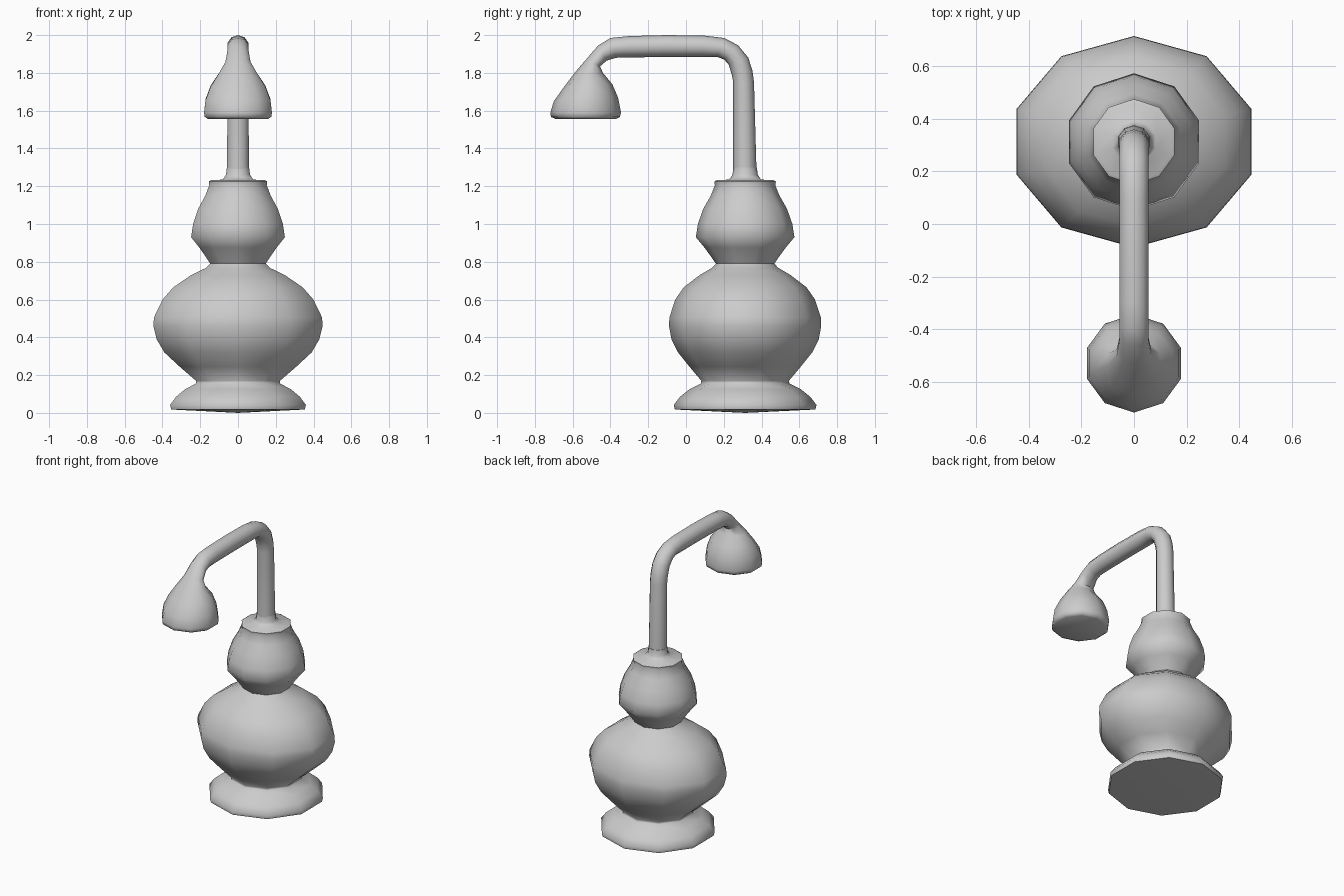
import bpy, bmesh, math
from mathutils import Vector

SIDES = 10
CY = 0.313


def loft(name, rings, bottom=None):
    """Each ring: (outer y,z), (opposite y,z), x radius. Corner 0 sits on the outer point."""
    bm = bmesh.new()
    loops = []
    for (y0, z0), (y1, z1), rx in rings:
        mid = Vector((0, (y0 + y1) / 2, (z0 + z1) / 2))
        arm = Vector((0, y0, z0)) - mid
        loops.append([bm.verts.new(mid + arm * math.cos(a) + Vector((rx * math.sin(a), 0, 0)))
                      for a in (2 * math.pi * i / SIDES for i in range(SIDES))])
    for a, b in zip(loops, loops[1:]):
        for i in range(SIDES):
            j = (i + 1) % SIDES
            bm.faces.new((a[i], a[j], b[j], b[i]))
    if bottom:
        c = bm.verts.new(bottom)
        for i in range(SIDES):
            bm.faces.new((c, loops[0][(i + 1) % SIDES], loops[0][i]))
    else:
        bm.faces.new(loops[0])
    bm.faces.new(loops[-1])
    bmesh.ops.recalc_face_normals(bm, faces=bm.faces)
    me = bpy.data.meshes.new(name)
    bm.to_mesh(me)
    bm.free()
    ob = bpy.data.objects.new(name, me)
    bpy.context.collection.objects.link(ob)
    bpy.ops.object.select_all(action='DESELECT')
    ob.select_set(True)
    bpy.context.view_layer.objects.active = ob
    bpy.ops.object.shade_smooth_by_angle(angle=math.radians(65))
    return ob


def turned(name, profile, bottom=None):
    """Profile entries: (y radius, x radius, z)."""
    return loft(name, [((CY + ry, z), (CY - ry, z), rx) for ry, rx, z in profile], bottom)


# Foot and wide lower bulb (slightly oval), then the neck and upper bulb
turned("lamp_base", [
    (.372, .372, .018), (.378, .378, .042), (.345, .345, .085), (.295, .295, .125),
    (.235, .235, .155), (.232, .234, .17), (.295, .325, .245), (.355, .41, .32),
    (.39, .453, .39), (.403, .471, .46), (.401, .468, .505), (.37, .42, .60),
    (.325, .36, .665), (.24, .26, .73), (.175, .177, .768), (.155, .155, .79),
    (.175, .175, .82), (.215, .215, .875), (.261, .261, .93), (.25, .25, 1.0),
    (.222, .222, 1.08), (.182, .182, 1.15), (.16, .16, 1.205), (.163, .163, 1.225),
    (.15, .15, 1.232), (.085, .085, 1.235), (.067, .067, 1.26), (.062, .062, 1.30),
], bottom=(0, CY, 0))

# Bent arm that flares into the hanging shade
loft("arm_and_shade", [
    ((.373, 1.29), (.250, 1.29), .061),
    ((.360, 1.75), (.250, 1.75), .058),
    ((.352, 1.81), (.243, 1.79), .058),
    ((.330, 1.88), (.225, 1.845), .058),
    ((.275, 1.947), (.203, 1.87), .058),
    ((.200, 1.985), (.165, 1.885), .058),
    ((.100, 1.997), (.080, 1.884), .058),
    ((-.100, 2.0), (-.100, 1.884), .058),
    ((-.300, 1.995), (-.300, 1.882), .058),
    ((-.400, 1.985), (-.370, 1.88), .058),
    ((-.465, 1.945), (-.420, 1.865), .059),
    ((-.530, 1.87), (-.455, 1.835), .07),
    ((-.590, 1.80), (-.440, 1.80), .105),
    ((-.650, 1.72), (-.390, 1.74), .152),
    ((-.700, 1.65), (-.360, 1.67), .18),
    ((-.718, 1.59), (-.344, 1.59), .189),
    ((-.715, 1.567), (-.350, 1.567), .185),
    ((-.690, 1.556), (-.370, 1.556), .168),
])
